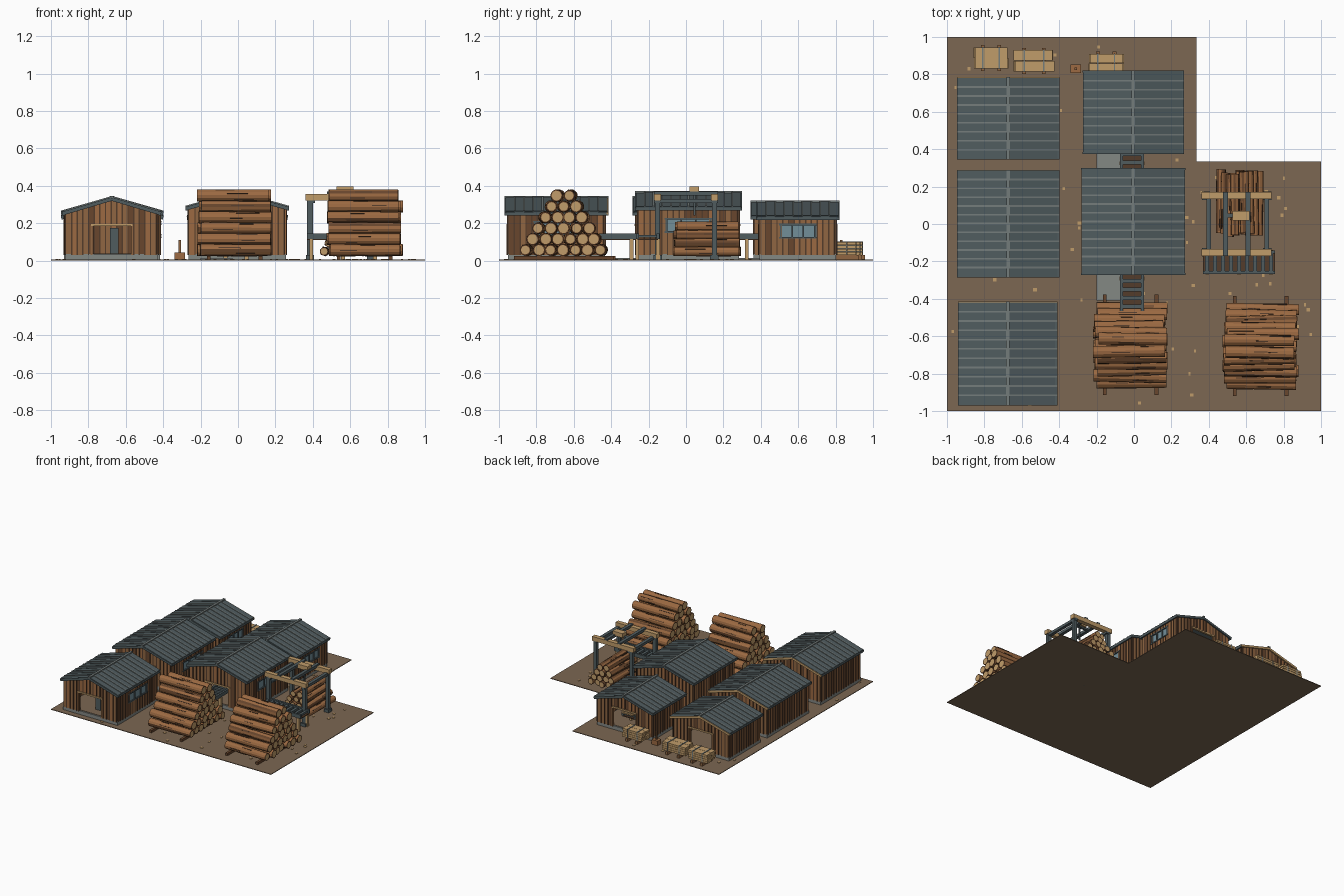
import bpy, bmesh, math, random
from mathutils import Matrix, Vector

random.seed(4)
cube = bpy.data.objects.get("Cube")
if cube:
    bpy.data.objects.remove(cube)

# Palette (sRGB bytes converted to linear)
PALETTE = {
    "earth": (124, 103, 82), "bark": (156, 106, 66), "dark_bark": (104, 70, 45),
    "fresh_timber": (192, 156, 106), "plank": (144, 102, 66), "dark_plank": (84, 60, 43),
    "slate": (80, 92, 95), "pale_steel": (116, 124, 123), "concrete": (132, 136, 132),
    "glass": (114, 142, 153),
}
MATS = []
for label, rgb in PALETTE.items():
    color = [((c / 255 + 0.055) / 1.055) ** 2.4 for c in rgb] + [1]
    m = bpy.data.materials.new(label)
    m.use_nodes = True
    m.diffuse_color = color
    m.node_tree.nodes["Principled BSDF"].inputs["Base Color"].default_value = color
    MATS.append(m)
INDEX = {n: i for i, n in enumerate(PALETTE)}


class Part:
    """Collects boxes and logs into one named object."""
    def __init__(self, name):
        self.name, self.bm = name, bmesh.new()

    def box(self, lo, hi, mat):
        lo, hi = Vector(lo), Vector(hi)
        self.solid((lo + hi) / 2, hi - lo, mat)

    def solid(self, center, size, mat, rot=Matrix()):
        mtx = Matrix.Translation(center) @ rot @ Matrix.Diagonal((*size, 1))
        verts = bmesh.ops.create_cube(self.bm, size=1, matrix=mtx)["verts"]
        for f in {f for v in verts for f in v.link_faces}:
            f.material_index = INDEX[mat]

    def log(self, center, length, radius, axis, dark):
        turn = Matrix.Rotation(math.pi / 2, 4, "Y" if axis == "X" else "X")
        wobble = Matrix.Rotation(random.uniform(-0.03, 0.03), 4, "Z")
        spin = Matrix.Rotation(random.uniform(0, 3), 4, "Z")
        rot = wobble @ turn @ spin
        verts = bmesh.ops.create_cone(
            self.bm, cap_ends=True, segments=12, radius1=radius, radius2=radius * random.choice((0.9, 1.0)),
            depth=length, matrix=Matrix.Translation(center) @ rot)["verts"]
        faces = {f for v in verts for f in v.link_faces}
        for f in sorted(faces, key=lambda f: f.calc_center_median()[:]):
            f.material_index = INDEX["dark_bark" if random.random() < dark else "bark"]
        caps = [f for f in faces if len(f.verts) > 4]
        for f in caps:
            f.material_index = INDEX["dark_bark"]
        bmesh.ops.inset_region(self.bm, faces=caps, thickness=radius * 0.19)
        for f in caps:
            f.material_index = INDEX["fresh_timber"]
        # Dark streaks in the bark
        for k in range(6):
            around = rot @ Matrix.Rotation(k * math.tau / 6 + math.pi / 12, 4, "Z")
            spot = Vector((radius * 0.95, 0, random.uniform(-0.3, 0.3) * length))
            self.solid(Vector(center) + around @ spot, (0.005, 0.005, length * random.uniform(0.15, 0.35)),
                       "dark_plank", around)

    def finish(self):
        mesh = bpy.data.meshes.new(self.name)
        self.bm.to_mesh(mesh)
        self.bm.free()
        for m in MATS:
            mesh.materials.append(m)
        bpy.context.collection.objects.link(bpy.data.objects.new(self.name, mesh))


def boards(lo, hi):
    """Yield wide boards, each followed by a narrow dark batten: start, end, colour, relief."""
    n = round((hi - lo) / 0.031)
    step = (hi - lo) / n
    for i in range(n):
        a = lo + i * step
        yield a, a + step * 0.76, random.choice(("plank", "plank", "bark", "dark_bark")), random.choice((0.001, 0.003))
        yield a + step * 0.76, a + step, "dark_plank", 0.006


def shed(name, x0, x1, y0, y1, eave, apex, doors, barge="slate"):
    cx, cy, half, rise = (x0 + x1) / 2, (y0 + y1) / 2, (x1 - x0) / 2, apex - eave
    wx0, wx1, wy0, wy1 = x0 + 0.022, x1 - 0.022, y0 + 0.018, y1 - 0.018
    roof_z = lambda x: apex - rise * abs(x - cx) / half
    door_w, door_z = 0.105, 0.19

    # Foundation and earth floor
    base = Part(name + "_foundation")
    base.box((wx0 - 0.006, wy0 - 0.006, 0.002), (wx1 + 0.006, wy1 + 0.006, 0.035), "concrete")
    base.box((wx0 + 0.012, wy0 + 0.004, 0.03), (wx1 - 0.012, wy1 - 0.004, 0.038), "earth")
    base.finish()

    # Gable walls of upright boards, open below the lintel where there is a door
    walls = Part(name + "_walls")
    for side, y in ((-1, wy0), (1, wy1)):
        for a, b, mat, out in boards(wx0, wx1):
            x = (a + b) / 2
            bottom = door_z if side in doors and abs(x - cx) < door_w else 0.03
            top = roof_z(x) - 0.012
            walls.solid((x, y + side * out / 2, (bottom + top) / 2), (b - a, 0.01 + out, top - bottom), mat)
        if side in doors:
            walls.solid((cx, y + side * 0.006, door_z), (0.22, 0.016, 0.012), "fresh_timber")
            for s in (-1, 1):
                walls.solid((cx + s * 0.108, y + side * 0.005, 0.11), (0.01, 0.014, 0.16), "plank")
    # Side walls; the +x side has a window
    win, zlo = 0.21 * (y1 - y0), 0.6 * eave - 0.02
    zhi, top = zlo + 0.07, roof_z(wx1) - 0.012
    for side, x in ((-1, wx0), (1, wx1)):
        for a, b, mat, out in boards(wy0, wy1):
            y = (a + b) / 2
            has_window = side > 0 and abs(y - cy) < win
            for lo, hi in ([(0.03, zlo), (zhi, top)] if has_window else [(0.03, top)]):
                walls.solid((x + side * out / 2, y, (lo + hi) / 2), (0.01 + out, b - a, hi - lo), mat)
    walls.finish()

    window = Part(name + "_window")
    zc = (zlo + zhi) / 2
    window.solid((wx1, cy, zc), (0.006, win * 2 + 0.02, 0.07), "glass")
    for z in (zlo, zhi):
        window.solid((wx1 + 0.004, cy, z), (0.016, win * 2 + 0.02, 0.009), "slate")
    for k in (-1, -0.33, 0.33, 1):
        window.solid((wx1 + 0.004, cy + k * win, zc), (0.015, 0.009, 0.07), "slate")
    window.finish()

    # Roof of overlapping sheets with pale seams
    roof = Part(name + "_roof")
    n = round((y1 - y0) / 0.048)
    step, slope = (y1 - y0) / n, math.hypot(half, rise)
    for s in (-1, 1):
        rot = Matrix.Rotation(s * math.atan2(rise, half), 4, "Y")
        mid = Vector((cx + s * half / 2, 0, (apex + eave) / 2 - 0.008))
        for i in range(n):
            y = y0 + (i + 0.5) * step
            roof.solid(mid + Vector((0, y, 0.003 * (i % 2))), (slope, step, 0.014), "slate", rot)
            if i:
                roof.solid(mid + Vector((0, y - step / 2, 0.006)), (slope, 0.009, 0.014), "pale_steel", rot)
        roof.solid((cx + s * (half - 0.005), cy, eave - 0.009), (0.01, y1 - y0, 0.022), "slate")
        for y, mat in ((y0, "slate"), (y1, barge)):
            roof.solid(mid + Vector((0, y, -0.004)), (slope, 0.01, 0.017), mat, rot)
    roof.solid((cx, cy, apex), (0.018, y1 - y0 + 0.01, 0.012), "pale_steel")
    roof.finish()


def pile(name, center, rows, length, radius, axis, dark):
    """Triangular stack of logs lying along one axis."""
    part = Part(name)
    for r in range(rows):
        count = rows + 1 - r
        for i in range(count):
            across = (i - (count - 1) / 2) * radius * 2.04
            along = random.uniform(-0.012, 0.012)
            dx, dy = (along, across) if axis == "X" else (across, along)
            part.log((center[0] + dx, center[1] + dy, 0.024 + radius + r * radius * 1.79),
                     length * random.uniform(0.95, 1.02), radius, axis, dark)
    part.finish()


def conveyor(name, center, length, width, angle, legs):
    """Roller track built along local y, then turned."""
    part = Part(name)
    part.solid((0, 0, 0.114), (width, length, 0.006), "dark_plank")
    for s in (-1, 1):
        part.solid((s * width / 2, 0, 0.13), (0.016, length, 0.03), "slate")
        for t in legs:
            part.solid((s * width / 2, t, 0.058), (0.02, 0.02, 0.112), "fresh_timber")
    n = round(length / 0.045)
    for i in range(n):
        part.solid((0, ((i + 0.5) / n - 0.5) * length, 0.13), (width, 0.022, 0.016), "slate")
    bmesh.ops.transform(part.bm, verts=part.bm.verts,
                        matrix=Matrix.Translation((*center, 0)) @ Matrix.Rotation(angle, 4, "Z"))
    part.finish()


# L-shaped yard with scattered chips
yard = Part("yard_ground")
corners = [(-1, -1), (1, -1), (1, 0.333), (0.333, 0.333), (0.333, 1), (-1, 1)]
face = yard.bm.faces.new([yard.bm.verts.new((x, y, 0)) for x, y in corners])
side = bmesh.ops.extrude_face_region(yard.bm, geom=[face])["geom"]
bmesh.ops.translate(yard.bm, vec=(0, 0, 0.005), verts=[v for v in side if isinstance(v, bmesh.types.BMVert)])
bmesh.ops.recalc_face_normals(yard.bm, faces=yard.bm.faces)
yard.finish()
chips = Part("wood_chips")
for i in range(90):
    x, y = random.uniform(-0.98, 0.95), random.uniform(-0.97, 0.3 if i % 3 else 0.97)
    if y < 0.31 or x < 0.3:
        chips.solid((x, y, 0.006), (random.uniform(0.01, 0.02), 0.017, 0.006), "fresh_timber")
chips.finish()
paving = Part("paving")
for y0, y1 in ((-0.41, -0.25), (0.27, 0.4)):
    paving.box((-0.2, y0, 0.002), (-0.03, y1, 0.014), "concrete")
paving.finish()

# Sheds
shed("front_shed", -0.938, -0.412, -0.965, -0.42, 0.262, 0.34, (-1,), "fresh_timber")
shed("left_shed", -0.945, -0.4, -0.28, 0.285, 0.262, 0.34, (-1,), "fresh_timber")
shed("back_left_shed", -0.945, -0.4, 0.35, 0.78, 0.24, 0.315, (1,), "fresh_timber")
shed("saw_hall", -0.28, 0.272, -0.268, 0.295, 0.288, 0.365, (-1, 1))
shed("back_shed", -0.272, 0.265, 0.38, 0.815, 0.238, 0.315, (-1, 1))

# Log stacks on sleepers
for name, x, mid in (("middle_log_pile", -0.018, -0.648), ("right_log_pile", 0.677, -0.655)):
    pile(name, (x, mid), 6, 0.385, 0.0325, "X", 0.14)
    sleepers = Part(name + "_sleepers")
    for s in (-1, 1):
        sleepers.box((x + s * 0.138 - 0.01, mid - 0.265, 0.003), (x + s * 0.138 + 0.01, mid + 0.27, 0.025), "dark_bark")
    sleepers.finish()
pile("crane_log_pile", (0.565, 0.11), 4, 0.34, 0.025, "Y", 0.45)

# Conveyors
conveyor("saw_conveyor", (-0.011, 0.148), 1.225, 0.112, 0, (-0.44, 0.177, 0.5))
conveyor("loading_conveyor", (0.562, -0.205), 0.385, 0.11, math.pi / 2, (-0.17, 0, 0.17))
stock = Part("sawn_boards")
for i in range(3):
    stock.box((-0.06, 0.55, 0.145 + i * 0.013), (0.04, 0.78 - i * 0.01, 0.155 + i * 0.013), "fresh_timber")
stock.finish()
cabinet = Part("tool_cabinet")
cabinet.box((-0.685, -0.87, 0.035), (-0.64, -0.75, 0.175), "slate")
cabinet.finish()

# Log crane
crane = Part("log_crane")
for y in (-0.152, 0.152):
    for x in (0.385, 0.712):
        crane.box((x - 0.015, y - 0.013, 0), (x + 0.015, y + 0.013, 0.325), "slate")
        crane.box((x - 0.022, y - 0.023, 0.003), (x + 0.022, y + 0.023, 0.03), "slate")
    crane.box((0.36, y - 0.018, 0.322), (0.735, y + 0.018, 0.357), "fresh_timber")
for x, z in ((0.4, 0.315), (0.71, 0.315), (0.49, 0.355), (0.61, 0.355)):
    crane.box((x - 0.013, -0.17, z - 0.008), (x + 0.013, 0.17, z + 0.014), "slate")
crane.box((0.527, 0.02, 0.36), (0.618, 0.07, 0.395), "fresh_timber")
crane.box((0.48, 0.035, 0.35), (0.62, 0.055, 0.368), "slate")
crane.box((0.567, 0.04, 0.24), (0.577, 0.05, 0.36), "slate")
crane.finish()

# Timber stacks behind the sheds
for i, (x0, x1, y0, y1) in enumerate(((-0.852, -0.677, 0.83, 0.945), (-0.64, -0.43, 0.815, 0.93), (-0.237, -0.06, 0.81, 0.91))):
    stack = Part(f"timber_stack_{i + 1}")
    for t in (0.25, 0.75):
        x = x0 + (x1 - x0) * t
        stack.box((x - 0.01, y0 - 0.012, 0.003), (x + 0.01, y1 + 0.012, 0.03), "plank")
        stack.box((x - 0.004, y0 - 0.002, 0.03), (x + 0.004, y1 + 0.002, 0.102), "pale_steel")
    w = (y1 - y0) / 2
    for layer in range(4):
        for k in range(2):
            j = random.uniform(-0.006, 0.006)
            stack.box((x0 + j, y0 + k * w + 0.001, 0.03 + layer * 0.0175),
                      (x1 + j, y0 + (k + 1) * w - 0.001, 0.0455 + layer * 0.0175), "fresh_timber")
    stack.finish()

# Chopping block with an upright handle
block = Part("chopping_block")
block.solid((-0.312, 0.83, 0.024), (0.055, 0.045, 0.038), "bark")
block.solid((-0.312, 0.83, 0.075), (0.012, 0.012, 0.07), "plank")
block.finish()
